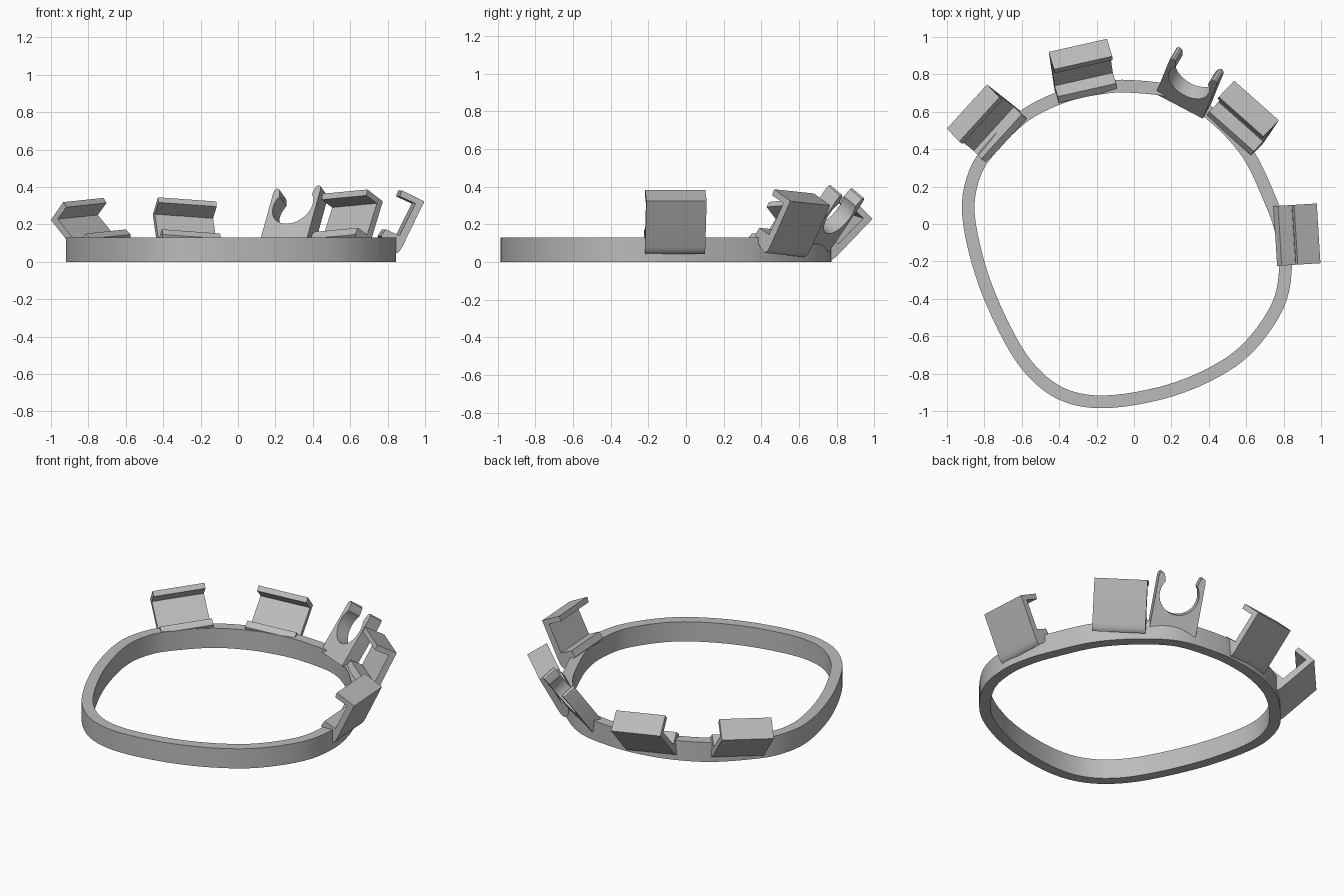
import bpy, bmesh
from math import sin, cos, radians
from mathutils import Vector, Matrix

cube = bpy.data.objects.get("Cube")
if cube:
    bpy.data.objects.remove(cube, do_unlink=True)

grey = bpy.data.materials.new("plain_grey")
grey.use_nodes = True
grey.diffuse_color = (0.5, 0.5, 0.5, 1)
grey.node_tree.nodes["Principled BSDF"].inputs["Base Color"].default_value = (0.5, 0.5, 0.5, 1)


def finish(name, bm):
    bmesh.ops.recalc_face_normals(bm, faces=bm.faces)
    mesh = bpy.data.meshes.new(name)
    bm.to_mesh(mesh)
    bm.free()
    mesh.materials.append(grey)
    obj = bpy.data.objects.new(name, mesh)
    bpy.context.collection.objects.link(obj)
    bpy.ops.object.select_all(action='DESELECT')
    obj.select_set(True)
    bpy.context.view_layer.objects.active = obj
    bpy.ops.object.shade_smooth_by_angle(angle=radians(32))
    return obj


def frame(heading, lean, roll):
    """Axes: across the part, up its leaning wall, and towards the ring centre."""
    h, a = radians(heading), radians(lean)
    n = Vector((cos(h), sin(h), 0))
    z = Vector((0, 0, 1))
    turn = Matrix.Rotation(radians(roll), 3, n)
    across = Vector((-sin(h), cos(h), 0))
    return [turn @ v for v in (across, n * sin(a) + z * cos(a), z * sin(a) - n * cos(a))]


def prism(name, points, origin, a, b, along, start, end):
    bm = bmesh.new()
    o = Vector(origin)
    verts = [bm.verts.new(o + a * p + b * q + along * start) for p, q in points]
    face = bm.faces.new(verts)
    out = bmesh.ops.extrude_face_region(bm, geom=[face])
    moved = [v for v in out["geom"] if isinstance(v, bmesh.types.BMVert)]
    bmesh.ops.translate(bm, vec=along * (end - start), verts=moved)
    return finish(name, bm)


# Ring: smooth closed outline, swept with a rectangular section
outline = [(-.02, .77), (.25, .73), (.46, .59), (.64, .39), (.76, .14), (.82, -.03),
           (.845, -.22), (.80, -.45), (.63, -.69), (.41, -.84), (.14, -.94),
           (-.17, -.985), (-.40, -.94), (-.58, -.80), (-.72, -.58), (-.85, -.27),
           (-.92, .06), (-.88, .29), (-.77, .45), (-.60, .61), (-.40, .71), (-.21, .757)]
ctrl = [Vector((x, y, 0)) for x, y in outline]
path = []
for i in range(len(ctrl)):
    p0, p1, p2, p3 = (ctrl[(i + k - 1) % len(ctrl)] for k in range(4))
    for s in range(5):
        t = s / 5
        path.append(0.5 * (2 * p1 + (p2 - p0) * t + (2 * p0 - 5 * p1 + 4 * p2 - p3) * t ** 2
                           + (3 * p1 - p0 - 3 * p2 + p3) * t ** 3))
width, height = 0.068, 0.13
up = Vector((0, 0, height))
bm = bmesh.new()
sections = []
for i, p in enumerate(path):
    d = (path[(i + 1) % len(path)] - path[i - 1]).normalized()
    inner = p + Vector((d.y, -d.x, 0)) * width
    sections.append([bm.verts.new(c) for c in (p, p + up, inner + up, inner)])
for i, sec in enumerate(sections):
    nxt = sections[(i + 1) % len(sections)]
    for k in range(4):
        m = (k + 1) % 4
        bm.faces.new((sec[k], sec[m], nxt[m], nxt[k]))
finish("ring_band", bm)

# Channel holders: C-shaped section with a curved foot sunk into the ring
channel = [(0, 0), (0, .135), (-.034, .131), (-.032, .038), (-.223, .04), (-.225, .121),
           (-.269, .127), (-.31, .06), (-.32, .016), (-.308, .007), (-.292, .002), (-.267, 0)]
holders = [("left_side_holder", (.987, -.05, .323), 3.5, 26, 0),
           ("back_left_holder", (.655, .66, .312), 48.4, 28, -4),
           ("back_right_holder", (-.30, .955, .24), 102.7, 44, 4),
           ("right_side_holder", (-.893, .628, .235), 137.7, 45, -4)]
for name, origin, heading, lean, roll in holders:
    across, rise, inward = frame(heading, lean, roll)
    prism(name, channel, origin, rise, inward, across, -.16, .16)

# Round clip: leaning block with an open circular cutout and rounded arm tips
half = [(.143, -.025), (.143, .305), (.138, .322), (.125, .33), (.112, .322), (.104, .30)]
arc = [(.12 * cos(radians(a)), .205 + .12 * sin(radians(a))) for a in range(35, -216, -10)]
clip = half + arc + [(-x, y) for x, y in reversed(half)]
across, rise, inward = frame(62.3, 36, -4)
prism("round_clip", clip, (.2475, .643, .135), across, rise, inward, 0, -.09)
